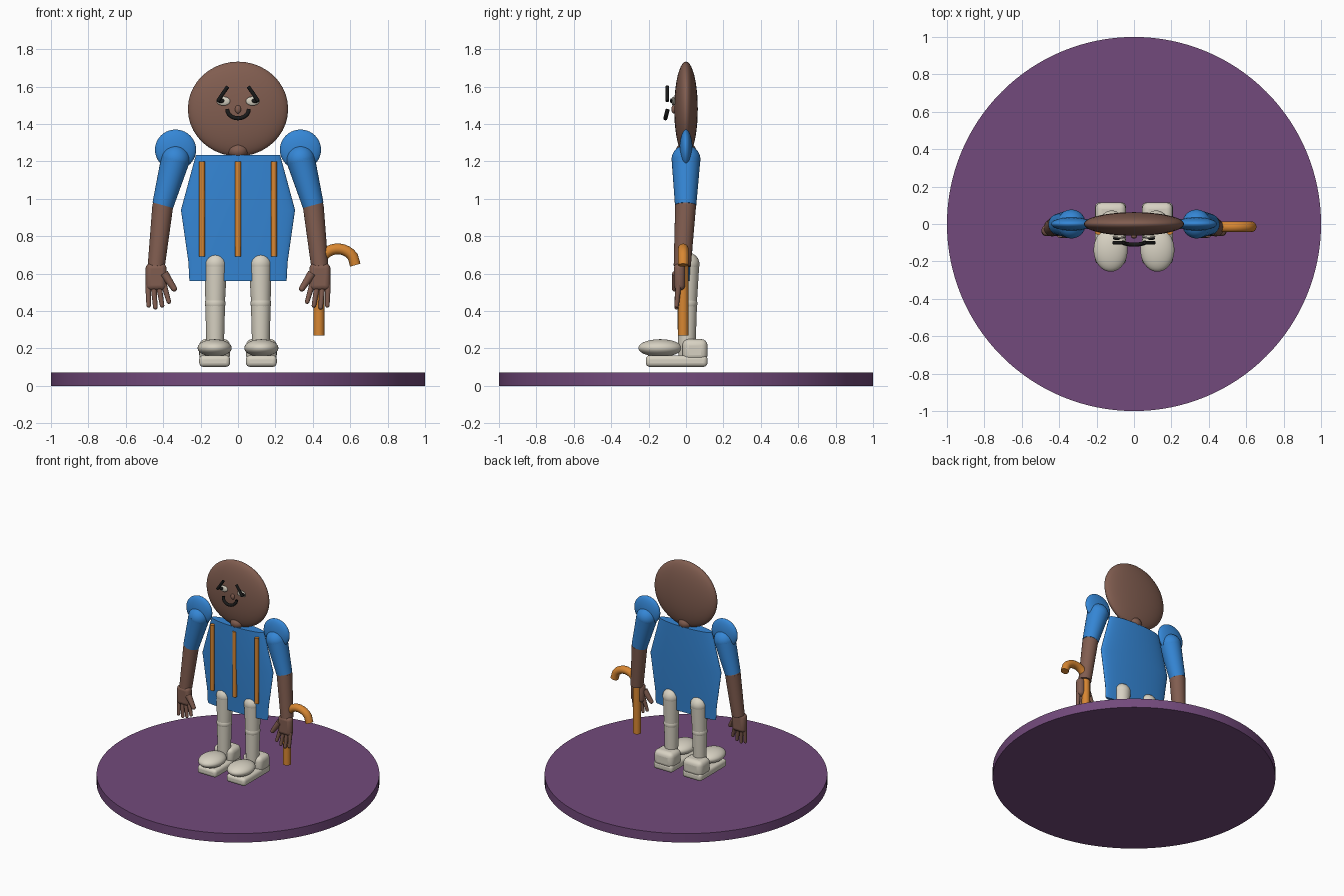
import bpy, bmesh, math
from mathutils import Vector

if "Cube" in bpy.data.objects:
    bpy.data.objects.remove(bpy.data.objects["Cube"])


def material(name, rgb):
    m = bpy.data.materials.new(name)
    m.diffuse_color = (*rgb, 1)
    m.use_nodes = True
    m.node_tree.nodes["Principled BSDF"].inputs["Base Color"].default_value = m.diffuse_color
    return m


PURPLE = material("purple", (0.17, 0.068, 0.2))
BLUE = material("blue", (0.035, 0.24, 0.67))
BROWN = material("brown", (0.22, 0.11, 0.08))
ORANGE = material("orange", (0.68, 0.24, 0.032))
CREAM = material("cream", (0.68, 0.64, 0.54))
BLACK = material("black", (0.01, 0.01, 0.01))


def finish(ob, name, mat):
    ob.name = name
    ob.data.materials.clear()
    ob.data.materials.append(mat)
    if ob.type == 'MESH':
        bpy.ops.object.select_all(action='DESELECT')
        ob.select_set(True)
        bpy.context.view_layer.objects.active = ob
        bpy.ops.object.shade_smooth_by_angle(angle=math.radians(35))
    return ob


def ellipsoid(name, mat, loc, radii):
    bpy.ops.mesh.primitive_uv_sphere_add(segments=40, ring_count=20, location=loc)
    ob = bpy.context.object
    ob.scale = radii
    return finish(ob, name, mat)


def cone(name, mat, a, b, r1, r2, verts=32):
    """Tapered round bar from point a to point b."""
    a, b = Vector(a), Vector(b)
    bpy.ops.mesh.primitive_cone_add(vertices=verts, radius1=r1, radius2=r2,
                                    depth=(b - a).length, location=(a + b) / 2)
    ob = bpy.context.object
    ob.rotation_euler = (b - a).to_track_quat('Z', 'Y').to_euler()
    return finish(ob, name, mat)


def rounded_box(name, mat, loc, size, bevel):
    bpy.ops.mesh.primitive_cube_add(size=1, location=loc)
    ob = bpy.context.object
    ob.scale = size
    bpy.ops.object.transform_apply(location=False, rotation=False, scale=True)
    mod = ob.modifiers.new("bevel", 'BEVEL')
    mod.width, mod.segments = bevel, 4
    return finish(ob, name, mat)


def tube(name, mat, points, radius):
    cu = bpy.data.curves.new(name, 'CURVE')
    cu.dimensions = '3D'
    cu.bevel_depth, cu.bevel_resolution, cu.use_fill_caps = radius, 5, True
    sp = cu.splines.new('POLY')
    sp.points.add(len(points) - 1)
    for p, co in zip(sp.points, points):
        p.co = (*co, 1)
    ob = bpy.data.objects.new(name, cu)
    bpy.context.collection.objects.link(ob)
    return finish(ob, name, mat)


def loft(name, mat, rings, n=64):
    """Closed body through elliptical sections (z, rx, ry)."""
    bm = bmesh.new()
    loops = [[bm.verts.new((rx * math.cos(2 * math.pi * i / n),
                            ry * math.sin(2 * math.pi * i / n), z))
              for i in range(n)] for z, rx, ry in rings]
    for lo, hi in zip(loops, loops[1:]):
        for i in range(n):
            j = (i + 1) % n
            bm.faces.new((lo[i], lo[j], hi[j], hi[i]))
    bm.faces.new(loops[0][::-1])
    bm.faces.new(loops[-1])
    me = bpy.data.meshes.new(name)
    bm.to_mesh(me)
    bm.free()
    ob = bpy.data.objects.new(name, me)
    bpy.context.collection.objects.link(ob)
    return finish(ob, name, mat)


# Base disc
cone("base", PURPLE, (0, 0, 0), (0, 0, 0.07), 1, 1, 128)

# Flat body with three trim bars
loft("torso", BLUE, [(0.56, 0.26, 0.026), (0.66, 0.265, 0.03),
                     (0.94, 0.305, 0.046), (1.235, 0.225, 0.046)])
for x in (-0.192, 0, 0.192):
    cone("trim_bar", ORANGE, (x, -0.042, 0.69), (x, -0.042, 1.2), 0.016, 0.016, 20)

# Head and neck
ellipsoid("head", BROWN, (0, 0, 1.48), (0.268, 0.063, 0.253))
ellipsoid("neck_base", BROWN, (0, 0, 1.255), (0.055, 0.055, 0.045))
cone("neck", BROWN, (0, 0, 1.265), (0, 0, 1.325), 0.053, 0.018)

# Face
ellipsoid("nose", BROWN, (0, -0.066, 1.478), (0.016, 0.012, 0.022))
mouth = [(0.058 * math.cos(t), -0.098 + 0.012 * math.sin(t), 1.478 + 0.048 * math.sin(t))
         for t in (math.pi * (1 + k / 10) for k in range(11))]
tube("mouth", BLACK, mouth, 0.011)

for side, s in (("left", -1), ("right", 1)):
    ellipsoid(side + "_eye", CREAM, (s * 0.078, -0.068, 1.522), (0.036, 0.01, 0.024))
    ellipsoid(side + "_pupil", BLACK, (s * 0.093, -0.078, 1.524), (0.02, 0.008, 0.012))
    cone(side + "_eyebrow", BLACK, (s * 0.108, -0.1, 1.522), (s * 0.055, -0.1, 1.6),
         0.01, 0.01, 16)

    # Arm
    ellipsoid(side + "_shoulder_puff", BLUE, (s * 0.334, 0, 1.262), (0.11, 0.035, 0.108))
    ellipsoid(side + "_shoulder", BLUE, (s * 0.335, 0, 1.21), (0.077, 0.077, 0.077))
    cone(side + "_sleeve", BLUE, (s * 0.335, 0, 1.21), (s * 0.402, -0.002, 0.965),
         0.077, 0.057)
    ellipsoid(side + "_elbow", BROWN, (s * 0.402, -0.002, 0.96), (0.055, 0.055, 0.055))
    cone(side + "_forearm", BROWN, (s * 0.402, -0.002, 0.965), (s * 0.437, -0.02, 0.64),
         0.056, 0.046)

    # Hand
    rounded_box(side + "_palm", BROWN, (s * 0.438, -0.035, 0.582), (0.112, 0.06, 0.145), 0.027)
    for k, tip in enumerate((0.43, 0.42, 0.43, 0.45)):
        x = s * (0.48 - 0.028 * k)
        x2 = s * (0.478 - 0.036 * k)
        cone(side + "_finger", BROWN, (x, -0.04, 0.54), (x2, -0.05, tip), 0.016, 0.012, 16)
        ellipsoid(side + "_fingertip", BROWN, (x2, -0.05, tip), (0.012, 0.012, 0.012))
    cone(side + "_thumb", BROWN, (s * 0.395, -0.05, 0.6), (s * 0.342, -0.06, 0.52),
         0.024, 0.016, 16)
    ellipsoid(side + "_thumb_tip", BROWN, (s * 0.342, -0.06, 0.52), (0.016, 0.016, 0.016))

    # Leg
    x = s * 0.122
    ellipsoid(side + "_hip", CREAM, (x * 0.98, 0.01, 0.65), (0.062, 0.062, 0.062))
    cone(side + "_thigh", CREAM, (x * 0.98, 0.01, 0.65), (x, 0.006, 0.44), 0.061, 0.052)
    ellipsoid(side + "_knee", CREAM, (x, 0.006, 0.44), (0.055, 0.055, 0.05))
    cone(side + "_shin", CREAM, (x, 0.006, 0.44), (x, 0.004, 0.15), 0.053, 0.045)

    # Shoe
    x = s * 0.125
    rounded_box(side + "_sole", CREAM, (x, -0.05, 0.132), (0.165, 0.33, 0.062), 0.022)
    rounded_box(side + "_heel", CREAM, (x, 0.048, 0.19), (0.165, 0.135, 0.12), 0.035)
    ellipsoid(side + "_toe", CREAM, (x, -0.138, 0.202), (0.091, 0.117, 0.047))

# Hooked cane
cane = [(0.433, -0.015, 0.27), (0.433, -0.015, 0.62)]
cane += [(0.533 + 0.1 * math.cos(a), -0.015, 0.632 + 0.1 * math.sin(a))
         for a in (math.radians(180 - 12 * k) for k in range(13))]
cane.append((0.627, -0.015, 0.645))
tube("cane", ORANGE, cane, 0.029)
